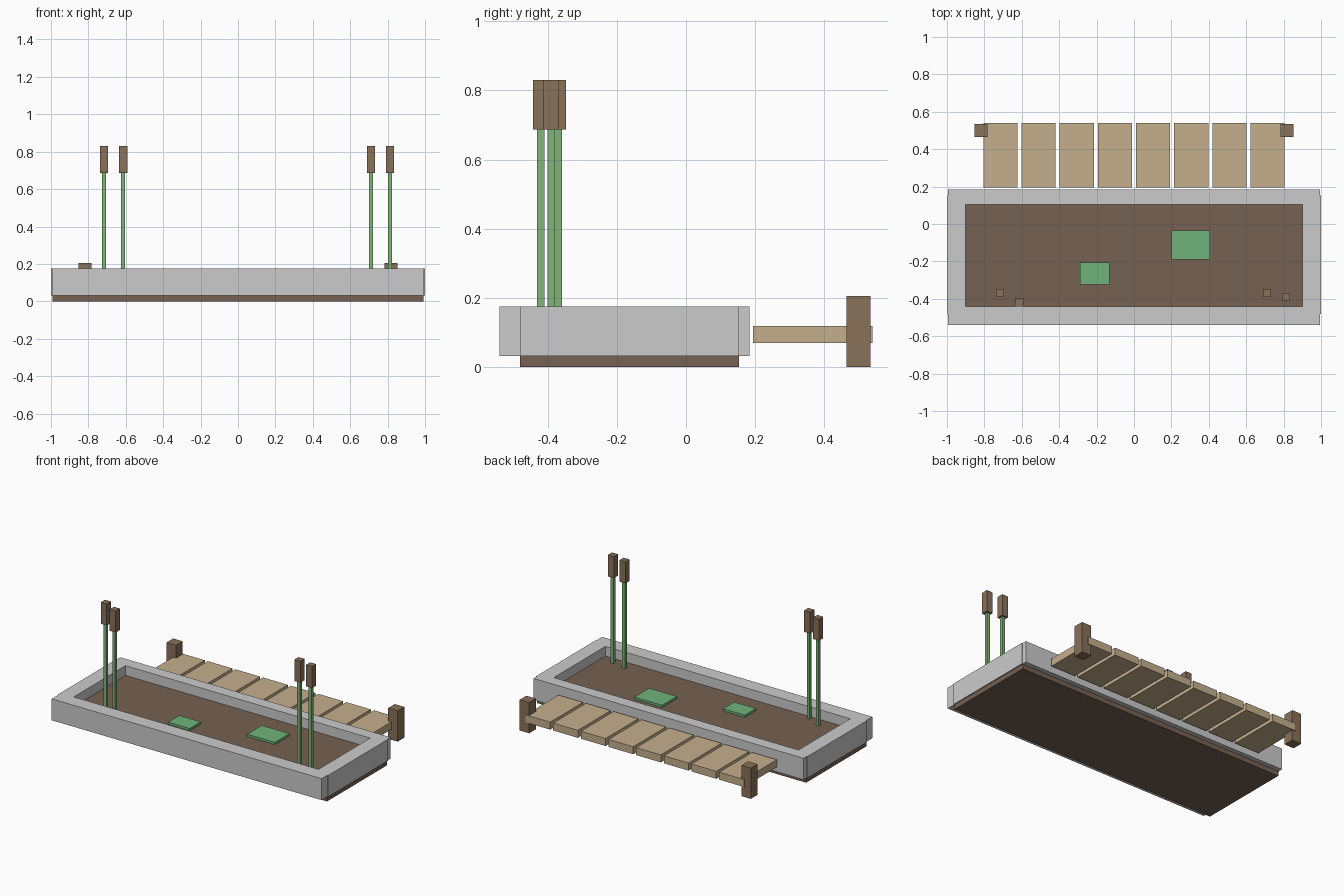
import bpy
import bmesh
from mathutils import Vector

if "Cube" in bpy.data.objects:
    bpy.data.objects.remove(bpy.data.objects["Cube"])


def material(name, rgb):
    m = bpy.data.materials.new(name)
    m.diffuse_color = (*rgb, 1.0)
    m.use_nodes = True
    m.node_tree.nodes["Principled BSDF"].inputs["Base Color"].default_value = m.diffuse_color
    return m


EARTH = material("earth", (0.18, 0.12, 0.085))
WOOD = material("dark_wood", (0.25, 0.165, 0.10))
PLANK = material("plank_wood", (0.56, 0.43, 0.27))
STEM = material("stem_green", (0.22, 0.46, 0.19))
LEAF = material("leaf_green", (0.16, 0.45, 0.20))
WATER = material("water_blue", (0.25, 0.50, 0.65))


def box(name, x, y, z, mat=None):
    """Box from (min, max) ranges on each axis."""
    lo, hi = Vector((x[0], y[0], z[0])), Vector((x[1], y[1], z[1]))
    bm = bmesh.new()
    bmesh.ops.create_cube(bm, size=1)
    for v in bm.verts:
        v.co = (lo + hi) / 2 + v.co * (hi - lo)
    mesh = bpy.data.meshes.new(name)
    bm.to_mesh(mesh)
    bm.free()
    if mat:
        mesh.materials.append(mat)
    obj = bpy.data.objects.new(name, mesh)
    bpy.context.collection.objects.link(obj)
    return obj


def around(c, half):
    return (c - half, c + half)


FLOOR = 0.11

# Pond bed, with the shallow water sitting just within its surface
box("pond_bed", (-0.993, 0.993), (-0.48, 0.153), (0, FLOOR), EARTH)
box("water", (-0.92, 0.92), (-0.46, 0.13), (0.04, FLOOR - 0.001), WATER)

# Stone rim: long front and back walls, side walls set slightly proud
WALL_Z = (0.032, 0.175)
box("front_wall", (-0.995, 0.995), (-0.54, -0.441), WALL_Z)
box("back_wall", (-0.995, 0.995), (0.104, 0.184), WALL_Z)
for side, x in (("left", (-1.0, -0.902)), ("right", (0.902, 1.0))):
    box(side + "_wall", x, (-0.48, 0.153), WALL_Z)

# Floating leaf pads
box("small_leaf_pad", (-0.29, -0.13), (-0.323, -0.205), (FLOOR, FLOOR + 0.015), LEAF)
box("large_leaf_pad", (0.2, 0.405), (-0.19, -0.035), (FLOOR, FLOOR + 0.015), LEAF)

# Reeds: thin stem with a brown head
for i, (x, y) in enumerate([(-0.716, -0.369), (-0.614, -0.42),
                            (0.711, -0.369), (0.812, -0.39)], 1):
    box(f"reed_stem_{i}", around(x, 0.0105), around(y, 0.0105), (FLOOR - 0.02, 0.69), STEM)
    box(f"reed_head_{i}", around(x, 0.022), around(y, 0.022), (0.687, 0.83), WOOD)

# Boardwalk planks behind the pond
for i in range(8):
    box(f"plank_{i + 1}", around(-0.714 + 0.204 * i, 0.091), (0.194, 0.54), (0.069, 0.119), PLANK)

# Boardwalk end posts
for side, s in (("left", -1), ("right", 1)):
    box(side + "_post", around(s * 0.817, 0.035), (0.464, 0.534), (0, 0.205), WOOD)
